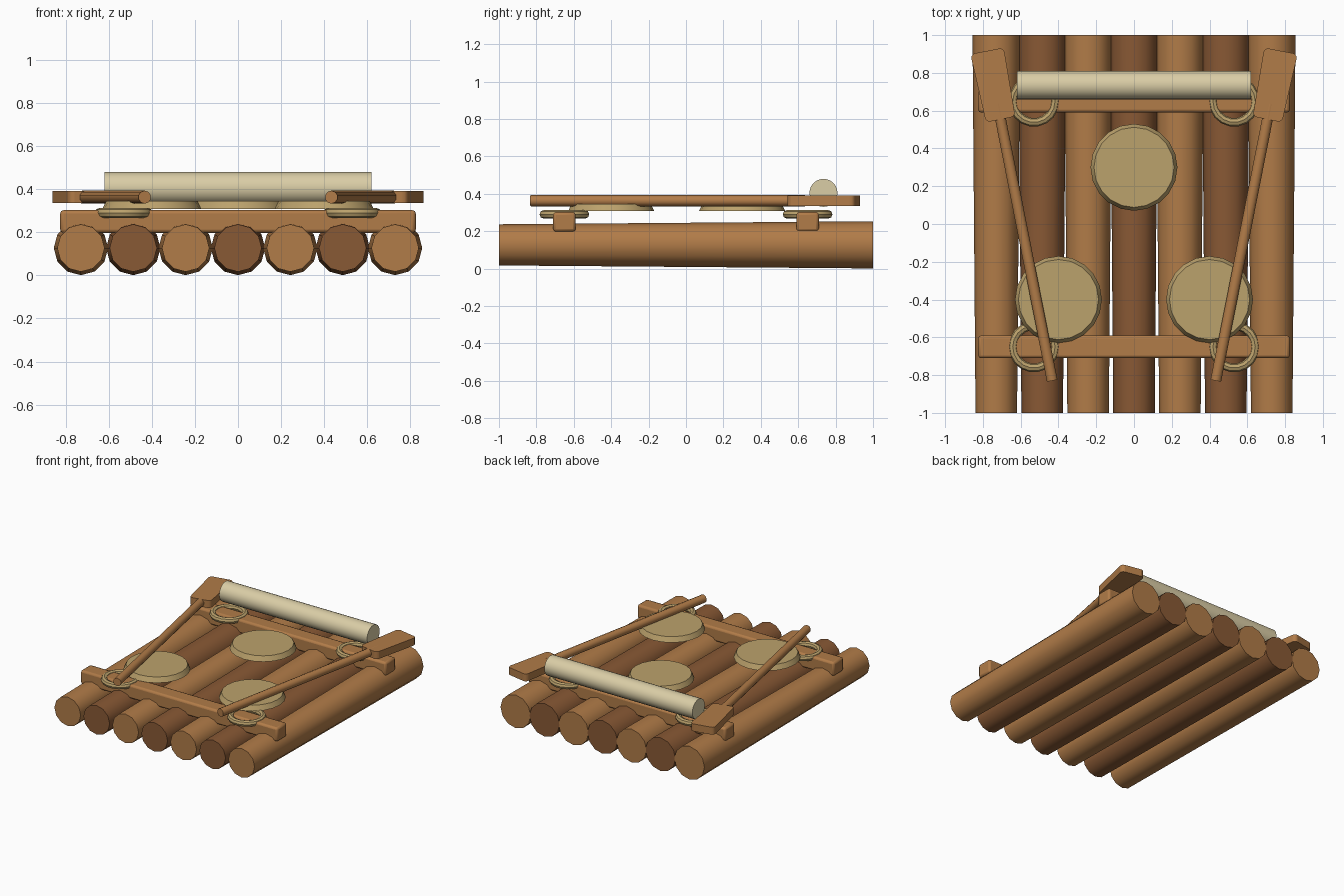
import bpy, math
from mathutils import Vector

if "Cube" in bpy.data.objects:
    bpy.data.objects.remove(bpy.data.objects["Cube"])


def material(name, rgb):
    m = bpy.data.materials.new(name)
    m.diffuse_color = (*rgb, 1)
    m.use_nodes = True
    m.node_tree.nodes["Principled BSDF"].inputs["Base Color"].default_value = m.diffuse_color
    return m


LIGHT = material("light_wood", (0.44, 0.20, 0.065))
DARK = material("dark_wood", (0.25, 0.10, 0.035))
ROPE = material("rope_tan", (0.50, 0.36, 0.15))
CLOTH = material("cream_cloth", (0.70, 0.61, 0.38))


def finish(name, mat, smooth=True):
    o = bpy.context.object
    o.name = name
    o.data.materials.append(mat)
    if smooth:
        bpy.ops.object.transform_apply(location=False, rotation=True, scale=True)
        bpy.ops.object.shade_smooth_by_angle(angle=math.radians(40))
    return o


def rod(name, a, b, r1, r2, sides, mat):
    """Tapered cylinder from a to b."""
    a, b = Vector(a), Vector(b)
    d = b - a
    bpy.ops.mesh.primitive_cone_add(vertices=sides, radius1=r1, radius2=r2,
                                    depth=d.length, location=(a + b) / 2,
                                    rotation=d.to_track_quat('Z', 'Y').to_euler())
    return finish(name, mat)


def bevel(o, width, segments=2):
    m = o.modifiers.new("bevel", 'BEVEL')
    m.width = width
    m.segments = segments


# deck logs, slightly thicker at the back
for i in range(7):
    x = (i - 3) * 0.243
    rod(f"log_{i + 1}", (x, -1, 0.127), (x, 1, 0.127), 0.11, 0.126, 12,
        DARK if i % 2 else LIGHT)

# cross beams
for side, y in (("front", -0.65), ("back", 0.65)):
    bpy.ops.mesh.primitive_cube_add(size=1, location=(0, y, 0.25))
    bpy.context.object.scale = (1.65, 0.12, 0.105)
    bevel(finish(f"{side}_beam", LIGHT), 0.015)

    # rope rings lashed on the beams
    for sx in (-1, 1):
        bpy.ops.mesh.primitive_torus_add(location=(sx * 0.53, y, 0.29),
                                         major_radius=0.112, minor_radius=0.023,
                                         major_segments=18, minor_segments=8)
        finish(f"{side}_rope_ring", ROPE)

# round seat pads
for x, y in ((0, 0.3), (-0.4, -0.4), (0.4, -0.4)):
    rod("seat_pad", (x, y, 0.308), (x, y, 0.345), 0.23, 0.212, 20, ROPE)

# rolled sail
rod("cloth_roll", (-0.62, 0.735, 0.405), (0.62, 0.735, 0.405), 0.075, 0.075, 24, CLOTH)

# paddles
ANGLE, Z = 0.195, 0.363
for s in (-1, 1):
    axis = Vector((s * math.sin(ANGLE), math.cos(ANGLE), 0))
    centre = Vector((s * 0.742, 0.735, Z))
    rod("paddle_shaft", centre - axis * 1.595, centre - axis * 0.1, 0.03, 0.03, 10, LIGHT)

    # blade: slab tapering toward the shaft with rounded corners
    bpy.ops.mesh.primitive_cube_add(size=1, location=centre)
    blade = bpy.context.object
    for v in blade.data.vertices:
        width = 0.18 if v.co.y > 0 else 0.158
        v.co = (v.co.x * width, v.co.y * 0.37, v.co.z * 0.056)
    m = blade.modifiers.new("round_corners", 'BEVEL')
    m.limit_method = 'WEIGHT'
    m.width, m.segments = 0.025, 3
    weights = blade.data.attributes.new("bevel_weight_edge", 'FLOAT', 'EDGE')
    for e in blade.data.edges:
        a, b = (blade.data.vertices[k].co for k in e.vertices)
        weights.data[e.index].value = 1.0 if abs(a.z - b.z) > 0.01 else 0.0
    blade.rotation_euler.z = -s * ANGLE
    finish("paddle_blade", LIGHT)
